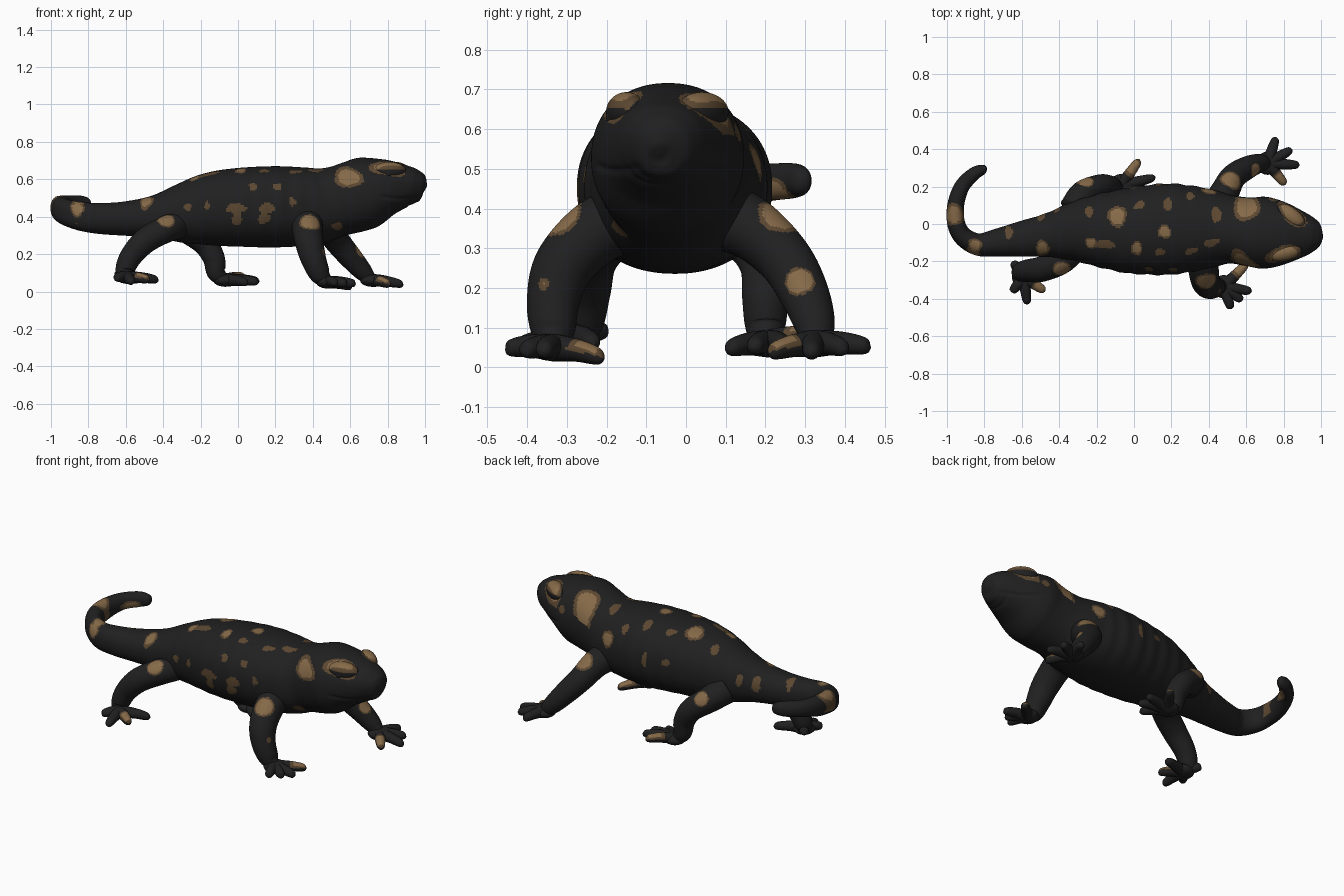
import bpy, bmesh, math
from mathutils import Vector, Matrix


def material(name, rgb):
    m = bpy.data.materials.new(name)
    m.diffuse_color = (*rgb, 1)
    return m


MATS = [material("black_skin", (0.0145, 0.0145, 0.0145)),
        material("tan_spot", (0.235, 0.142, 0.065)),
        material("brown_spot_edge", (0.105, 0.063, 0.03))]

# Spots seen from above: x, y, radius along, radius across, angle
TOP = [(-.09, .04, .05, .058, 0), (-.16, -.11, .06, .022, 0), (-.23, -.10, .03, .03, 0),
       (.015, -.13, .03, .036, 0), (.165, -.04, .036, .036, 0), (.14, -.15, .025, .02, 0),
       (.305, -.145, .038, .016, 20), (.44, .05, .026, .042, 0), (.415, -.10, .045, .02, 15),
       (.60, .095, .07, .08, 0), (.845, .05, .095, .042, -42), (.80, -.16, .10, .042, 14),
       (.18, .105, .024, .034, 0), (.03, .10, .032, .02, 20), (-.24, .065, .02, .03, 0),
       (-.50, .045, .02, .03, 0), (-.49, -.13, .036, .042, 0),
       (-.67, -.045, .02, .036, 0), (-.85, -.115, .036, .04, 0), (-.96, .05, .055, .06, 0),
       (.30, .15, .02, .02, 0)]
# Spots on the -y flank: x, z, radii, angle
NEAR = [(-.01, .445, .055, .026, 0), (-.005, .39, .025, .04, 0), (.155, .445, .045, .026, 0),
        (.14, .39, .035, .026, 20), (.29, .48, .018, .022, 0), (-.165, .46, .014, .022, 0),
        (-.27, .45, .02, .02, 0), (.08, .56, .02, .022, 0), (.21, .56, .024, .02, 0),
        (.59, .61, .078, .055, -10), (-.86, .44, .036, .042, 0), (.53, .35, .03, .02, 0)]
# Spots on the +y flank
FAR = [(.40, .52, .04, .045, 0), (.13, .48, .016, .045, 0), (0, .49, .024, .018, 0),
       (-.41, .45, .016, .035, 0), (-.50, .43, .022, .04, 0), (.74, .59, .022, .022, 0)]
# Round spots on the limbs: x, y, z, radius
LIMB = [(.385, -.30, .365, .058), (.48, -.37, .215, .03), (.515, .225, .365, .06),
        (.655, .285, .22, .042), (-.385, -.245, .385, .05), (-.26, .225, .355, .045)]


def ellipse(a, b, spot):
    u, v, ru, rv, ang = spot
    c, s = math.cos(math.radians(ang)), math.sin(math.radians(ang))
    p, q = ((a - u) * c + (b - v) * s) / ru, ((b - v) * c - (a - u) * s) / rv
    wobble = 1 + .08 * math.sin(3 * math.atan2(q, p) + u * 40)
    return math.hypot(p, q) * wobble, min(ru, rv)


def paint_flanks(c, n):
    hits = []
    if n.z > (.2 if c.x > -.8 else -.4):
        hits += [ellipse(c.x, c.y, s) for s in TOP]
    if n.y < -.1:
        hits += [ellipse(c.x, c.z, s) for s in NEAR]
    if n.y > .3 and c.x > -.8:
        hits += [ellipse(c.x, c.z, s) for s in FAR]
    hits = [h for h in hits if h[0] < 1]
    if not hits:
        return 0
    d, r = min(hits)
    return 1 if d < .74 and r > .028 else 2


def paint_limb(c, n):
    d = min((c - Vector(s[:3])).length / s[3] for s in LIMB)
    return 1 if d < .84 else 2 if d < 1 else 0


def finish(name, bm, paint):
    bmesh.ops.recalc_face_normals(bm, faces=bm.faces)
    bm.normal_update()
    for f in bm.faces:
        f.smooth = True
        f.material_index = paint(f.calc_center_median(), f.normal)
    me = bpy.data.meshes.new(name)
    bm.to_mesh(me)
    bm.free()
    for m in MATS:
        me.materials.append(m)
    ob = bpy.data.objects.new(name, me)
    bpy.context.collection.objects.link(ob)
    return ob


def spline(pts, step):
    """Catmull-Rom through rows of numbers; the first three are a position."""
    P = [Vector(p) for p in pts]
    P = [P[0] * 2 - P[1]] + P + [P[-1] * 2 - P[-2]]
    out = []
    for a, b, c, d in zip(P, P[1:], P[2:], P[3:]):
        n = max(3, math.ceil((c - b).length / step))
        for i in range(n):
            t = i / n
            out.append(.5 * (2 * b + (c - a) * t + (2 * a - 5 * b + 4 * c - d) * t * t
                             + (3 * b - a - 3 * c + d) * t ** 3))
    return out + [P[-2]]


def loft(name, pts, paint, step=.009, sides=40, upright=False, power=1.0, shape=None):
    """Tube with radii (w, h) along a spline."""
    rows = spline([tuple(p) + (p[3],) if len(p) == 4 else p for p in pts], step)
    bm = bmesh.new()
    rings, up = [], Vector((0, 0, 1))
    for i, r in enumerate(rows):
        tan = rows[min(i + 1, len(rows) - 1)] - rows[max(i - 1, 0)]
        tan = Vector(tan[:3]).normalized()
        ref = Vector((0, 0, 1)) if upright else up
        up = (ref - tan * ref.dot(tan)).normalized()
        side = tan.cross(up)
        pos, w, h = Vector(r[:3]), max(r[3], .002), max(r[4], .002)
        ring = []
        for k in range(sides):
            a = 2 * math.pi * k / sides
            ca, sa = math.cos(a), math.sin(a)
            ca, sa = (math.copysign(abs(v) ** power, v) for v in (ca, sa))
            co = pos + side * (ca * w) + up * (sa * h)
            if shape:
                co = shape(co, pos, ca, sa)
            ring.append(bm.verts.new(co))
        rings.append(ring)
    for A, B in zip(rings, rings[1:]):
        for k in range(sides):
            j = (k + 1) % sides
            bm.faces.new((A[k], A[j], B[j], B[k]))
    bm.faces.new(rings[0])
    bm.faces.new(rings[-1])
    return finish(name, bm, paint)


def blob(name, loc, size, paint, turn=0):
    bm = bmesh.new()
    bmesh.ops.create_uvsphere(bm, u_segments=48, v_segments=32, radius=1)
    bm.transform(Matrix.Translation(loc) @ Matrix.Rotation(math.radians(turn), 4, 'Z')
                 @ Matrix.Diagonal((*size, 1)))
    return finish(name, bm, paint)


def skin_folds(co, pos, ca, sa):
    # Rib grooves on the flanks and the mouth crease on the head
    if -.6 < co.x < .42 and pos.y < .02:
        fade = min(1, (co.x + .6) / .1, (.42 - co.x) / .1)
        co = co + (co - pos) * (.011 * fade * ca * ca * math.sin(co.x * 62))
    if .74 < co.x < .985:
        line = .515 - .02 * math.sin((co.x - .74) * 12)
        fade = min(1, (co.x - .74) / .05, (.985 - co.x) / .03)
        co = co - (co - pos) * (.035 * fade * math.exp(-((co.z - line) / .009) ** 2))
    return co


# Body with head and curled tail: x, y, z, half width, half height
BODY = [(-.785, .293, .470, .002, .002), (-.792, .293, .470, .018, .022),
        (-.81, .29, .470, .027, .035), (-.855, .268, .47, .036, .044),
        (-.92, .20, .465, .041, .048), (-.953, .10, .452, .045, .06),
        (-.95, .0, .44, .048, .066), (-.91, -.07, .42, .052, .07),
        (-.83, -.11, .40, .06, .077), (-.73, -.10, .39, .075, .083),
        (-.60, -.08, .39, .095, .092), (-.45, -.06, .40, .12, .113),
        (-.30, -.04, .417, .165, .16), (-.15, -.035, .44, .205, .195),
        (0, -.035, .45, .232, .21), (.2, -.027, .453, .243, .217),
        (.4, -.025, .456, .213, .206), (.52, -.03, .48, .182, .188),
        (.62, -.042, .507, .184, .192), (.70, -.047, .532, .192, .19),
        (.80, -.052, .555, .168, .153), (.90, -.058, .562, .124, .113),
        (.95, -.062, .556, .096, .092), (.982, -.066, .547, .066, .07),
        (.995, -.067, .543, .036, .042), (.999, -.067, .541, .002, .002)]
loft("body", BODY, paint_flanks, sides=144, upright=True, power=.92, shape=skin_folds)

# Brow bulges and eyes
for tag, x, y, turn, out in (("right", .81, -.15, 14, -1), ("left", .84, .04, -38, 1)):
    blob(tag + "_brow", (x, y, .643), (.09, .048, .05), paint_flanks, turn)
    blob(tag + "_eye", (x - .01, y + out * .025, .63), (.034, .026, .028), lambda c, n: 0)

# Limbs: path x, y, z, radius, then the palm centre and toe tips (last toe is spotted)
LEGS = {
    "right_front": ([(.37, -.12, .38, .09), (.37, -.22, .345, .083), (.382, -.305, .26, .076),
                     (.405, -.334, .17, .067), (.44, -.335, .09, .055), (.48, -.335, .05, .03)],
                    [(.63, -.36, .04), (.58, -.41, .04), (.52, -.455, .045), (.605, -.21, .022)]),
    "left_front": ([(.44, .08, .39, .09), (.485, .17, .345, .078), (.53, .25, .27, .069),
                    (.60, .298, .185, .062), (.67, .325, .105, .05), (.715, .325, .06, .03)],
                   [(.76, .465, .05), (.845, .40, .045), (.885, .315, .035), (.81, .21, .035)]),
    "right_hind": ([(-.30, -.10, .36, .075), (-.38, -.19, .335, .072), (-.49, -.24, .275, .068),
                    (-.57, -.25, .19, .06), (-.605, -.26, .11, .05), (-.59, -.285, .075, .03)],
                   [(-.65, -.20, .09), (-.655, -.365, .07), (-.57, -.43, .05),
                    (-.425, -.23, .06), (-.475, -.36, .06)]),
    "left_hind": ([(-.32, .08, .37, .08), (-.27, .16, .33, .073), (-.18, .20, .26, .065),
                   (-.13, .20, .18, .059), (-.115, .20, .10, .05), (-.07, .205, .06, .03)],
                  [(.05, .105, .045), (.11, .17, .05), (.115, .25, .055), (.03, .345, .08)]),
}
for leg, (path, tips) in LEGS.items():
    loft(leg + "_leg", path, paint_limb, step=.006, sides=80)
    palm = Vector(path[-1][:3])
    blob(leg + "_palm", palm, (.062, .062, .034), lambda c, n: 0)
    for i, tip in enumerate(tips):
        tip = Vector(tip)
        at = lambda t, r, lift=0: (*(palm.lerp(tip, t) + Vector((0, 0, lift))), r)
        spotted = i == len(tips) - 1

        def paint_toe(c, n, a=palm, b=tip, on=spotted):
            t = (c - a).dot(b - a) / (b - a).length_squared
            if not on or n.z < .1 or t < .42:
                return 0
            return 1 if .52 < t < .92 and n.z > .4 else 2
        loft(f"{leg}_toe_{i + 1}", [at(0, .035), at(.45, .029, .006), at(.8, .024, .004),
                                    at(.94, .017), at(1, .002)], paint_toe, sides=24)
